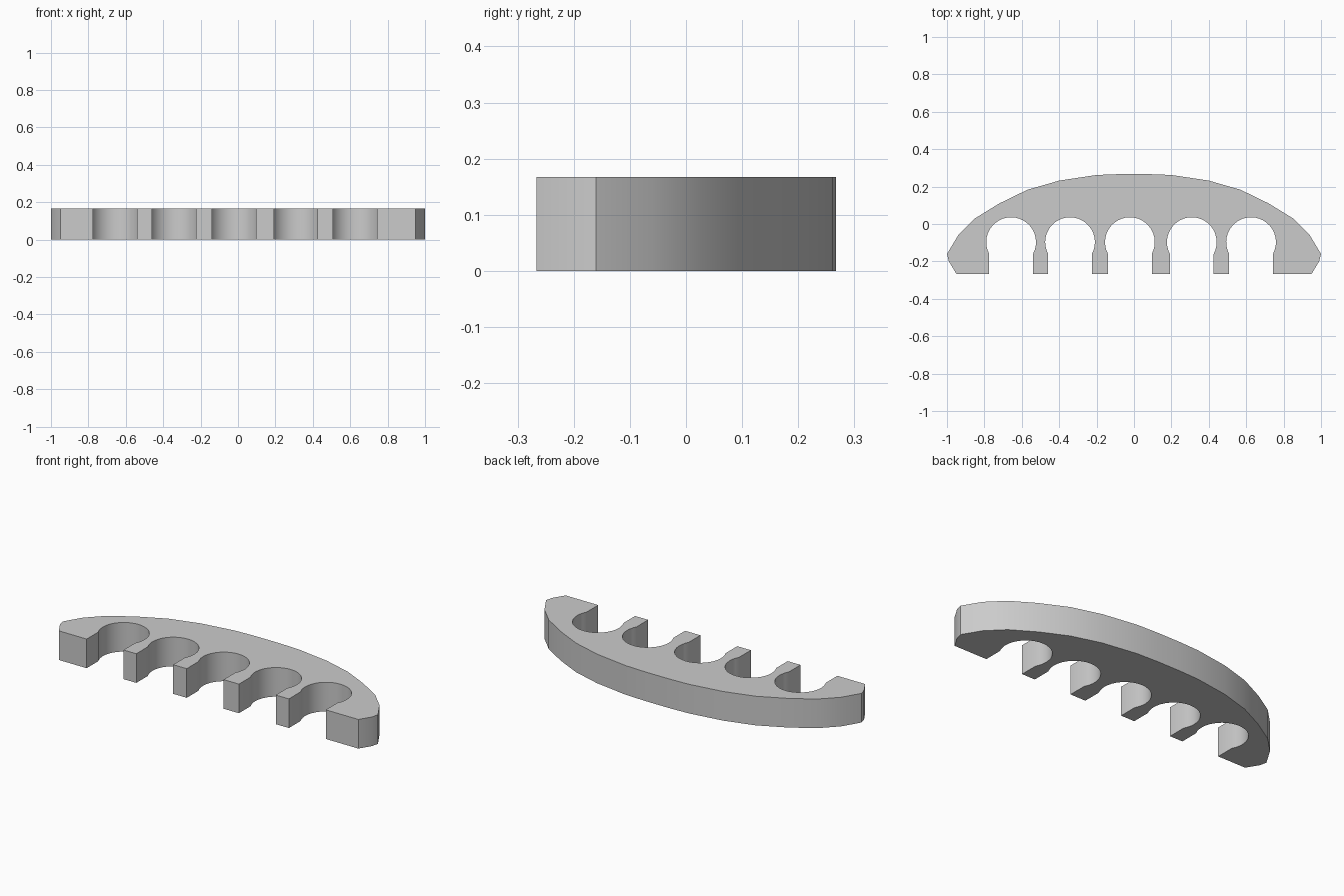
import bpy
import bmesh
from math import asin, cos, sin, pi

HEIGHT = 0.167
FRONT = -0.266
RADIUS, SLOT_HALF, HOLE_Y = 0.133, 0.117, -0.097
HOLES = (-0.657, -0.342, -0.022, 0.309, 0.626)
STEPS = 24

cube = bpy.data.objects.get("Cube")
if cube:
    bpy.data.objects.remove(cube, do_unlink=True)

grey = bpy.data.materials.new("light grey")
grey.use_nodes = True
colour = (0.6, 0.6, 0.6, 1)
grey.diffuse_color = colour
grey.node_tree.nodes["Principled BSDF"].inputs["Base Color"].default_value = colour

# Bowed back edge, right half, mirrored to the left
half = [(0.95, FRONT), (0.99, -0.2), (1.0, -0.16), (0.94, -0.06), (0.85, 0.03),
        (0.72, 0.11), (0.57, 0.183), (0.4, 0.232), (0.2, 0.262), (0.07, 0.267)]
outline = half + [(-x, y) for x, y in reversed(half)]


def keyhole(cx):
    """Round pocket with a narrower slot open to the front."""
    start = pi + asin((RADIUS**2 - SLOT_HALF**2) ** 0.5 / RADIUS)
    sweep = 2 * start - pi
    points = [(cx - SLOT_HALF, FRONT)]
    for i in range(STEPS + 1):
        a = start - sweep * i / STEPS
        points.append((cx + RADIUS * cos(a), HOLE_Y + RADIUS * sin(a)))
    return points + [(cx + SLOT_HALF, FRONT)]


# Row of pockets along the front edge
for cx in HOLES:
    outline += keyhole(cx)

# Extrude the outline into a solid plate
bm = bmesh.new()
base = bm.faces.new([bm.verts.new((x, y, 0)) for x, y in outline])
extruded = bmesh.ops.extrude_face_region(bm, geom=[base], use_keep_orig=True)
top = [v for v in extruded["geom"] if isinstance(v, bmesh.types.BMVert)]
bmesh.ops.translate(bm, verts=top, vec=(0, 0, HEIGHT))
bmesh.ops.recalc_face_normals(bm, faces=bm.faces)

mesh = bpy.data.meshes.new("slotted_holder")
bm.to_mesh(mesh)
bm.free()
mesh.materials.append(grey)
holder = bpy.data.objects.new("slotted_holder", mesh)
bpy.context.collection.objects.link(holder)

# Smooth the curved walls, keep rims sharp
bpy.ops.object.select_all(action="DESELECT")
holder.select_set(True)
bpy.context.view_layer.objects.active = holder
bpy.ops.object.shade_smooth_by_angle(angle=pi / 6)
